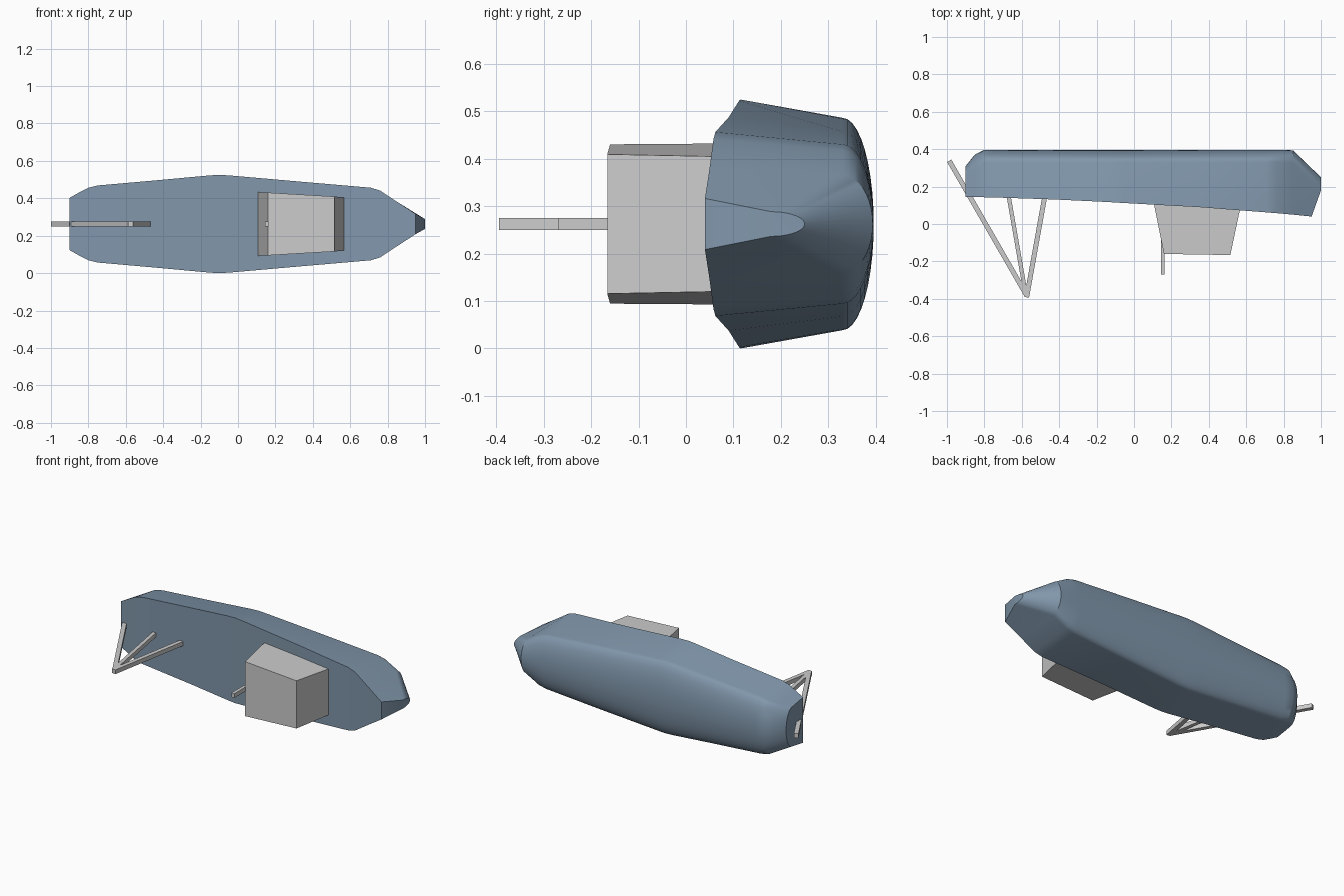
import bpy, bmesh, math
from mathutils import Vector

if "Cube" in bpy.data.objects:
    bpy.data.objects.remove(bpy.data.objects["Cube"])

ZC = 0.2625  # centreline height of the boat, which lies on its side


def add_object(name, bm, mat=None, smooth=False):
    bmesh.ops.recalc_face_normals(bm, faces=bm.faces)
    mesh = bpy.data.meshes.new(name)
    bm.to_mesh(mesh)
    bm.free()
    ob = bpy.data.objects.new(name, mesh)
    bpy.context.collection.objects.link(ob)
    if mat:
        mesh.materials.append(mat)
    if smooth:
        bpy.ops.object.select_all(action='DESELECT')
        ob.select_set(True)
        bpy.context.view_layer.objects.active = ob
        bpy.ops.object.shade_smooth_by_angle(angle=math.radians(28))
    return ob


def loft(bm, rings):
    rows = [[bm.verts.new(p) for p in r] for r in rings]
    for a, b in zip(rows, rows[1:]):
        n = len(a)
        for j in range(n):
            k = (j + 1) % n
            bm.faces.new((a[j], a[k], b[k], b[j]))
    return rows


# Hull stations: deck (x, y, half width), chine (x, y, half width), keel (x, y)
STATIONS = [
    ((-0.90, 0.145, 0.140), (-0.90, 0.250, 0.122), (-0.90, 0.310)),
    ((-0.85, 0.144, 0.168), (-0.85, 0.295, 0.143), (-0.85, 0.372)),
    ((-0.80, 0.143, 0.194), (-0.80, 0.330, 0.165), (-0.80, 0.396)),
    ((-0.75, 0.142, 0.206), (-0.75, 0.330, 0.175), (-0.75, 0.396)),
    ((-0.42, 0.131, 0.235), (-0.42, 0.330, 0.200), (-0.42, 0.396)),
    ((-0.15, 0.118, 0.260), (-0.15, 0.330, 0.222), (-0.15, 0.396)),
    ((-0.10, 0.115, 0.2625), (-0.10, 0.330, 0.224), (-0.10, 0.396)),
    ((-0.05, 0.112, 0.260), (-0.05, 0.330, 0.222), (-0.05, 0.396)),
    ((0.35, 0.090, 0.225), (0.35, 0.330, 0.195), (0.35, 0.396)),
    ((0.71, 0.062, 0.194), (0.71, 0.330, 0.168), (0.71, 0.396)),
    ((0.76, 0.058, 0.179), (0.76, 0.330, 0.155), (0.76, 0.396)),
    ((0.85, 0.050, 0.119), (0.85, 0.325, 0.105), (0.85, 0.394)),
    ((0.95, 0.040, 0.054), (1.00, 0.180, 0.026), (1.00, 0.250)),
]
ARC = 10


def section(deck, chine, keel):
    half = [Vector((deck[0], deck[1], deck[2]))]
    for i in range(ARC + 1):
        a = math.pi / 2 * i / ARC
        s = math.sin(a)
        half.append(Vector((chine[0] + (keel[0] - chine[0]) * s,
                            chine[1] + (keel[1] - chine[1]) * s,
                            chine[2] * math.cos(a))))
    mirror = [Vector((p.x, p.y, -p.z)) for p in reversed(half[:-1])]
    return [p + Vector((0, 0, ZC)) for p in half + mirror]


# Hull with flat transom and snub bow facet
blue = bpy.data.materials.new("hull_blue")
blue.diffuse_color = (0.22, 0.31, 0.41, 1)
blue.use_nodes = True
blue.node_tree.nodes["Principled BSDF"].inputs["Base Color"].default_value = blue.diffuse_color
bm = bmesh.new()
rows = loft(bm, [section(*s) for s in STATIONS])
bm.faces.new(rows[0])
tip = rows[-1]
bm.faces.new((tip[0], tip[1], tip[-2], tip[-1]))
bm.faces.new(tip[1:-1])
add_object("hull", bm, blue, smooth=True)

# Deckhouse: tapered box, narrower toward the bow
bm = bmesh.new()
rows = loft(bm, [
    [(0.16, -0.16, ZC - 0.168), (0.515, -0.166, ZC - 0.147),
     (0.515, -0.166, ZC + 0.147), (0.16, -0.16, ZC + 0.168)],
    [(0.105, 0.115, ZC - 0.170), (0.568, 0.085, ZC - 0.142),
     (0.568, 0.085, ZC + 0.142), (0.105, 0.115, ZC + 0.170)],
])
for r in rows:
    bm.faces.new(r)
add_object("deckhouse", bm)


# Square bars lying in the centre plane
def bar(name, a, b, width=0.026):
    a, b = Vector((a[0], a[1], ZC)), Vector((b[0], b[1], ZC))
    d = (b - a).normalized()
    side = Vector((-d.y, d.x, 0)) * width / 2
    up = Vector((0, 0, 0.013))
    bm = bmesh.new()
    for r in loft(bm, [[p + side + up, p - side + up, p - side - up, p + side - up]
                       for p in (a, b)]):
        bm.faces.new(r)
    add_object(name, bm)


bar("mast", (0.154, -0.27), (0.154, 0.11), 0.02)
bar("stern_frame_long_leg", (-0.988, 0.338), (-0.572, -0.385))
bar("stern_frame_middle_leg", (-0.672, 0.16), (-0.578, -0.38), 0.022)
bar("stern_frame_front_leg", (-0.475, 0.16), (-0.574, -0.392))
